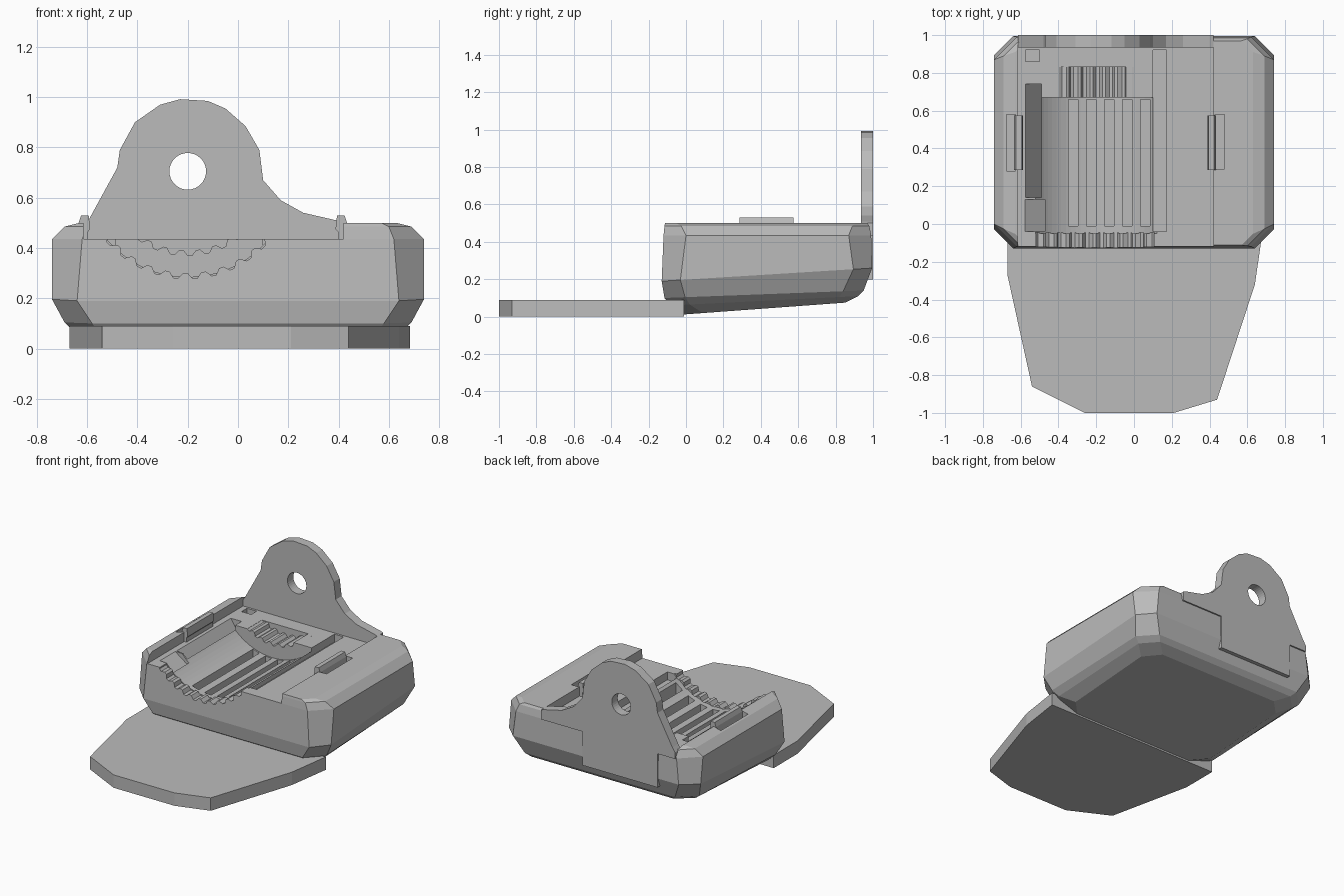
import bpy
import bmesh
from math import sin, cos, pi

cube = bpy.data.objects.get("Cube")
if cube:
    bpy.data.objects.remove(cube, do_unlink=True)

grey = bpy.data.materials.new("neutral grey")
grey.use_nodes = True
colour = (0.5, 0.5, 0.5, 1)
grey.diffuse_color = colour
grey.node_tree.nodes["Principled BSDF"].inputs["Base Color"].default_value = colour


def loft(name, rings):
    """Join closed rings of points into a capped solid."""
    bm = bmesh.new()
    loops = [[bm.verts.new(p) for p in ring] for ring in rings]
    n = len(loops[0])
    for low, high in zip(loops, loops[1:]):
        for i in range(n):
            j = (i + 1) % n
            bm.faces.new((low[i], low[j], high[j], high[i]))
    bm.faces.new(loops[0][::-1])
    bm.faces.new(loops[-1])
    bmesh.ops.recalc_face_normals(bm, faces=bm.faces)
    mesh = bpy.data.meshes.new(name)
    bm.to_mesh(mesh)
    bm.free()
    mesh.materials.append(grey)
    obj = bpy.data.objects.new(name, mesh)
    bpy.context.collection.objects.link(obj)
    return obj


def extrude_y(name, profile, y0, y1):
    return loft(name, [[(x, y, z) for x, z in profile] for y in (y0, y1)])


def box(name, x0, x1, y0, y1, z0, z1):
    return extrude_y(name, [(x0, z0), (x1, z0), (x1, z1), (x0, z1)], y0, y1)


def wheel(name, radius, y0, y1, count, tooth=0):
    """Cylinder along y round the shaft axis, optionally toothed."""
    pts = []
    for i in range(count):
        a = 2 * pi * i / count
        r = radius + (tooth if i % 4 > 1 else 0)
        pts.append((AXIS_X + r * cos(a), AXIS_Z + r * sin(a)))
    return extrude_y(name, pts, y0, y1)


def cut(target, cutters):
    for cutter in cutters:
        cutter.hide_render = True
        mod = target.modifiers.new("cut", 'BOOLEAN')
        mod.operation = 'DIFFERENCE'
        mod.solver = 'EXACT'
        mod.object = cutter
        bpy.context.view_layer.update()
        dg = bpy.context.evaluated_depsgraph_get()
        mesh = bpy.data.meshes.new_from_object(target.evaluated_get(dg))
        target.modifiers.clear()
        target.data = mesh
        bpy.data.objects.remove(cutter, do_unlink=True)


def body_ring(hx, front, back, c, z_front, z_back):
    """Rectangle with clipped corners, sloping from front to back."""
    outline = [(-hx + c, front), (hx - c, front), (hx, front + c), (hx, back - c),
               (hx - c, back), (-hx + c, back), (-hx, back - c), (-hx, front + c)]
    slope = (z_back - z_front) / (back - front)
    return [(x, y, z_front + slope * (y - front)) for x, y in outline]


AXIS_X, AXIS_Z = -0.2, 0.705
DECK = 0.435

# Housing with softened underside and bevelled top
body = loft("housing", [
    body_ring(0.57, -0.01, 0.85, 0.10, 0.012, 0.075),
    body_ring(0.65, -0.08, 0.92, 0.10, 0.06, 0.11),
    body_ring(0.69, -0.115, 0.95, 0.11, 0.10, 0.14),
    body_ring(0.74, -0.13, 0.995, 0.10, 0.19, 0.26),
    body_ring(0.74, -0.12, 0.99, 0.12, 0.435, 0.435),
    body_ring(0.69, -0.115, 0.98, 0.09, 0.485, 0.485),
    body_ring(0.63, -0.112, 0.97, 0.06, 0.5, 0.5),
])

# Deck, motor trough, geared cradles and pockets
cutters = [
    box("deck_cutter", -0.615, 0.42, -0.3, 0.96, DECK, 0.8),
    wheel("front_gear_cutter", 0.405, -0.3, -0.045, 140, 0.022),
    wheel("trough_cutter", 0.42, -0.05, 0.67, 96),
    wheel("rear_gear_cutter", 0.315, 0.66, 0.83, 120, 0.02),
    extrude_y("left_pocket_cutter",
              [(-0.58, DECK + 0.01), (-0.49, 0.31), (-0.49, DECK + 0.01)], 0.14, 0.74),
    extrude_y("corner_pocket_cutter",
              [(-0.59, DECK + 0.01), (-0.47, 0.36), (-0.47, DECK + 0.01)], -0.04, 0.13),
    box("rear_pocket_cutter", -0.575, -0.5, 0.86, 0.92, 0.36, 0.5),
    box("right_pocket_cutter", 0.1, 0.172, -0.04, 0.92, 0.38, 0.5),
    box("left_clip_slot_cutter", -0.675, -0.628, 0.28, 0.58, 0.4, 0.6),
    box("right_clip_slot_cutter", 0.43, 0.48, 0.29, 0.58, 0.4, 0.6),
]
for i in range(5):
    x = -0.346 + 0.095 * i
    cutters.append(box("slot_cutter", x, x + 0.05, -0.01, 0.66, 0.24, 0.6))
cut(body, cutters)

# Clips along both deck edges
for name, x in (("right_clip", -0.612), ("left_clip", 0.412)):
    s = 1 if x > 0 else -1
    profile = [(-0.015, 0.42), (0.022, 0.42), (0.022, 0.50), (0.012, 0.53),
               (-0.018, 0.53), (-0.024, 0.475), (-0.015, 0.465)]
    extrude_y(name, [(x + s * px, pz) for px, pz in profile], 0.285, 0.575)

# Upright mounting tab with round hole
tab = extrude_y("mounting_tab", [
    (-0.48, 0.2), (-0.48, DECK), (-0.615, DECK), (-0.615, 0.48), (-0.595, 0.51),
    (-0.48, 0.72), (-0.47, 0.79), (-0.41, 0.9), (-0.31, 0.97), (-0.23, 0.992),
    (-0.12, 0.985), (-0.05, 0.955), (0.03, 0.885), (0.085, 0.79), (0.1, 0.67),
    (0.17, 0.59), (0.26, 0.54), (0.40, 0.508), (0.42, 0.5), (0.42, DECK),
    (0.1, DECK), (0.1, 0.2)], 0.935, 1.0)
cut(tab, [wheel("hole_cutter", 0.073, 0.8, 1.2, 32)])

# Flat front plate
plate = [(-0.67, -0.01), (-0.67, -0.27), (-0.54, -0.86), (-0.26, -1.0),
         (0.21, -1.0), (0.44, -0.93), (0.64, -0.32), (0.685, -0.01)]
loft("front_plate", [[(x, y, z) for x, y in plate] for z in (0, 0.09)])
